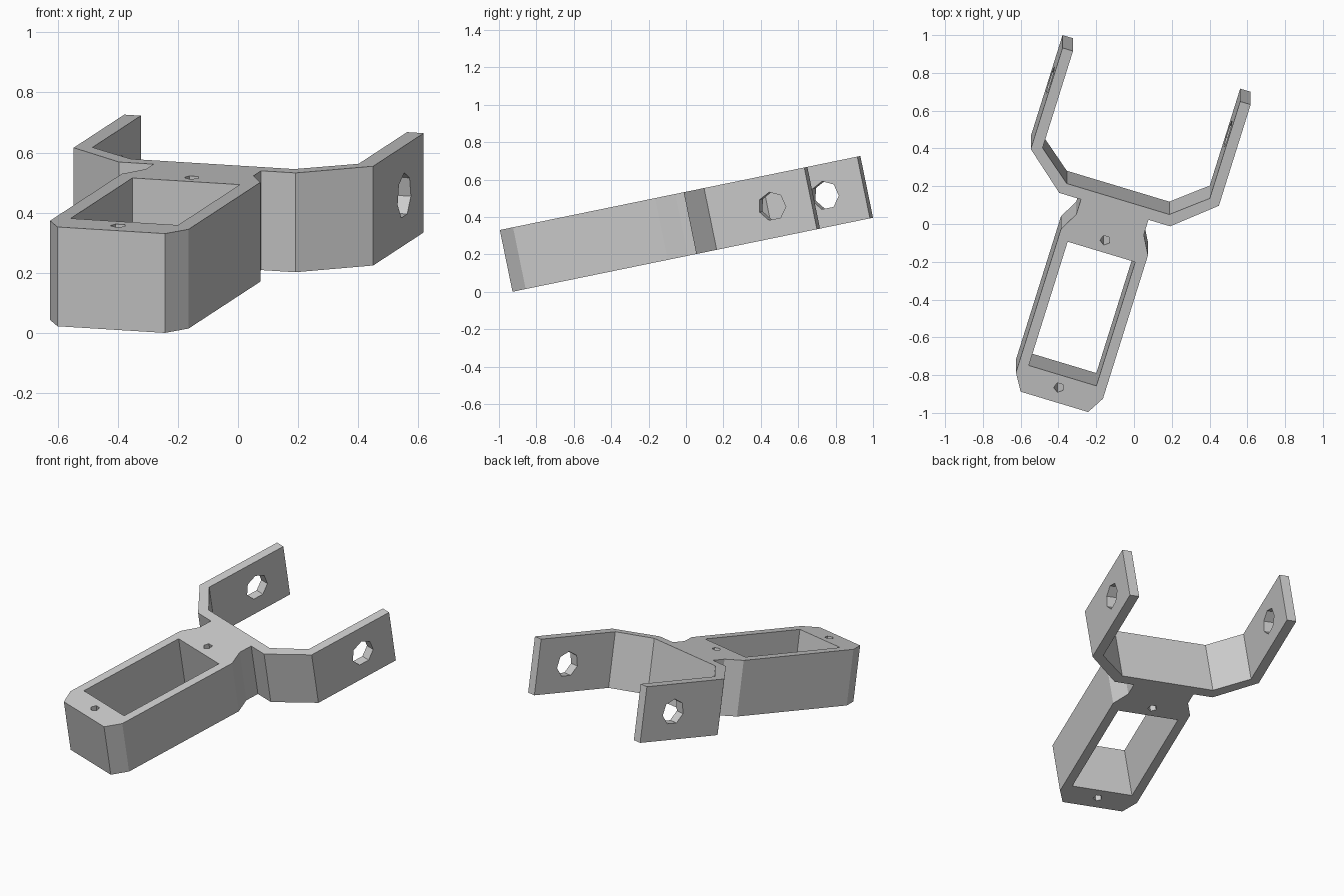
import bpy, bmesh
from math import sin, cos, pi, radians
from mathutils import Matrix

if "Cube" in bpy.data.objects:
    bpy.data.objects.remove(bpy.data.objects["Cube"], do_unlink=True)

THICK = 0.337

grey = bpy.data.materials.new("plain_grey")
grey.use_nodes = True
colour = (0.6, 0.6, 0.6, 1)
grey.diffuse_color = colour
grey.node_tree.nodes["Principled BSDF"].inputs["Base Color"].default_value = colour


def prism(name, outline, bottom, top, matrix=Matrix()):
    """Extrude a flat outline along z, then place it with a matrix."""
    bm = bmesh.new()
    face = bm.faces.new([bm.verts.new((x, y, bottom)) for x, y in outline])
    walls = bmesh.ops.extrude_face_region(bm, geom=[face])
    moved = [g for g in walls["geom"] if isinstance(g, bmesh.types.BMVert)]
    bmesh.ops.translate(bm, verts=moved, vec=(0, 0, top - bottom))
    bmesh.ops.recalc_face_normals(bm, faces=bm.faces)
    bm.transform(matrix)
    mesh = bpy.data.meshes.new(name)
    bm.to_mesh(mesh)
    bm.free()
    mesh.materials.append(grey)
    obj = bpy.data.objects.new(name, mesh)
    bpy.context.collection.objects.link(obj)
    return obj


def polygon(sides, radius, start):
    angles = [start + 2 * pi * i / sides for i in range(sides)]
    return [(radius * cos(a), radius * sin(a)) for a in angles]


# Forked bracket: right half of the outline, mirrored to close the loop
half = [
    (0.187, -1.043), (0.241, -0.951),                   # chamfered nose
    (0.241, -0.14), (0.187, -0.041), (0.187, 0.044),    # side wall and neck
    (0.307, 0.044), (0.521, 0.226), (0.521, 0.798),     # outside of the fork
    (0.463, 0.798), (0.463, 0.25), (0.284, 0.104),      # inside of the fork
]
outline = half + [(-x, y) for x, y in reversed(half)]
bracket = prism("forked_bracket", outline, -THICK, 0)

# Cutters: rectangular window, two screw holes, one pin hole through both arms
window = [(-0.187, -0.895), (0.187, -0.895), (0.187, -0.195), (-0.187, -0.195)]
cutters = [prism("window_cutter", window, -1, 1)]
for y in (-0.962, -0.129):
    cutters.append(prism("screw_hole_cutter", polygon(5, 0.027, -pi / 2), -1, 1,
                         Matrix.Translation((0, y, 0))))
across = Matrix.Translation((0, 0.578, -THICK / 2)) @ Matrix.Rotation(pi / 2, 4, "Y")
cutters.append(prism("pin_hole_cutter", polygon(7, 0.077, pi), -1, 1, across))

bpy.context.view_layer.objects.active = bracket
for cutter in cutters:
    cutter.hide_render = True
    cut = bracket.modifiers.new("cut", "BOOLEAN")
    cut.operation, cut.solver, cut.object = "DIFFERENCE", "EXACT", cutter
    bpy.ops.object.modifier_apply(modifier=cut.name)
    bpy.data.objects.remove(cutter, do_unlink=True)

# Turn and tilt the finished part into its resting pose
bracket.matrix_world = (Matrix.Translation((-0.115, 0.035, 0.542))
                        @ Matrix.Rotation(radians(11.6), 4, "X")
                        @ Matrix.Rotation(radians(-17.1), 4, "Z"))
